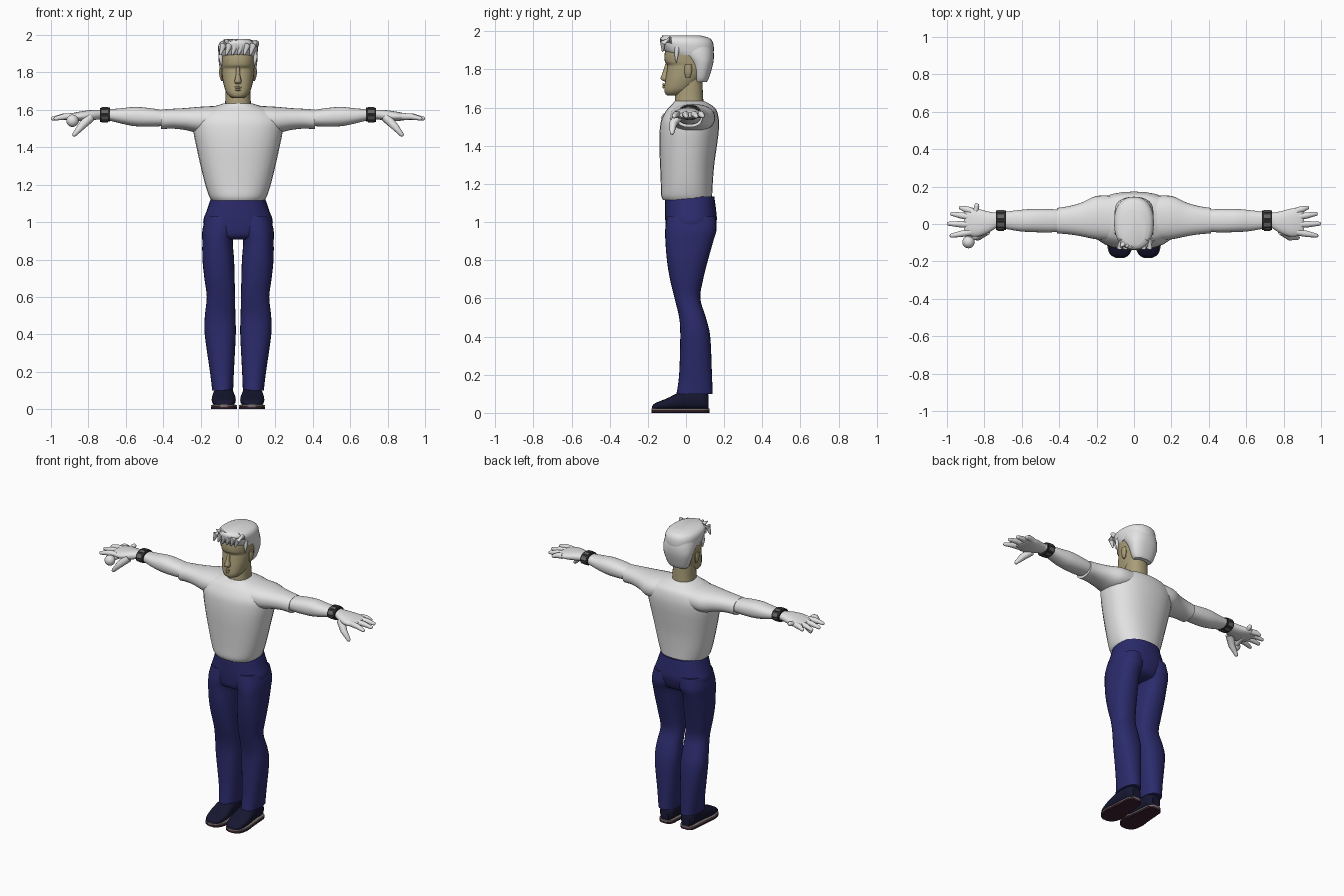
import bpy, bmesh, math
from mathutils import Vector

cube = bpy.data.objects.get("Cube")
if cube:
    bpy.data.objects.remove(cube, do_unlink=True)


def material(name, r, g, b):
    m = bpy.data.materials.new(name)
    m.use_nodes = True
    m.diffuse_color = (r, g, b, 1)
    bsdf = next(n for n in m.node_tree.nodes if n.type == 'BSDF_PRINCIPLED')
    bsdf.inputs["Base Color"].default_value = (r, g, b, 1)
    return m


WHITE = material("pale_grey", .78, .77, .77)
SKIN = material("tan_skin", .40, .34, .19)
NAVY = material("navy_cloth", .024, .024, .15)
SHOE = material("dark_leather", .008, .008, .03)
WELT = material("sole_edge", .2, .16, .16)
SOLE = material("sole_brown", .045, .015, .03)
BAND = material("dark_strap", .025, .025, .025)
LINK = material("grey_link", .13, .13, .13)


def skin_rings(name, rings, mat):
    """Join rings of points into a closed, smooth shaded tube."""
    bm = bmesh.new()
    rows = [[bm.verts.new(p) for p in ring] for ring in rings]
    n = len(rows[0])
    for lo, hi in zip(rows, rows[1:]):
        for i in range(n):
            j = (i + 1) % n
            bm.faces.new((lo[i], lo[j], hi[j], hi[i]))
    bm.faces.new(rows[0])
    bm.faces.new(rows[-1])
    bmesh.ops.recalc_face_normals(bm, faces=bm.faces[:])
    mesh = bpy.data.meshes.new(name)
    bm.to_mesh(mesh)
    bm.free()
    mesh.materials.append(mat)
    ob = bpy.data.objects.new(name, mesh)
    bpy.context.collection.objects.link(ob)
    bpy.ops.object.select_all(action='DESELECT')
    ob.select_set(True)
    bpy.context.view_layer.objects.active = ob
    bpy.ops.object.shade_smooth_by_angle(angle=math.radians(42))
    return ob


def catmull(p0, p1, p2, p3, t):
    return tuple(b + .5 * t * (c - a + t * (2*a - 5*b + 4*c - d + t * (3*(b - c) + d - a)))
                 for a, b, c, d in zip(p0, p1, p2, p3))


def loft(name, axis, rows, mat, side=1, power=2.3, segs=28, steps=4):
    """Rows hold position along axis, then low/high bounds of the other two axes."""
    path = []
    for i in range(len(rows) - 1):
        near = [rows[max(0, min(len(rows) - 1, i + k))] for k in (-1, 0, 1, 2)]
        path += [catmull(*near, s / steps) for s in range(steps)]
    path.append(rows[-1])
    rings = []
    for t, a0, a1, b0, b1 in path:
        ring = []
        for i in range(segs):
            ang = math.tau * i / segs
            c, s = math.cos(ang), math.sin(ang)
            a = (a0 + a1) / 2 + (a1 - a0) / 2 * math.copysign(abs(c) ** (2 / power), c)
            b = (b0 + b1) / 2 + (b1 - b0) / 2 * math.copysign(abs(s) ** (2 / power), s)
            x, y, z = {'x': (t, a, b), 'y': (a, t, b), 'z': (a, b, t)}[axis]
            ring.append((x * side, y, z))
        rings.append(ring)
    return skin_rings(name, rings, mat)


def column(name, rows, mat, **kw):
    """Left-right symmetric vertical loft: z, half width, front, back."""
    return loft(name, 'z', [(z, -w, w, f, b) for z, w, f, b in rows], mat, **kw)


def tube(name, points, radii, mat, side=1, segs=12):
    """Tapered tube through points with a rounded tip."""
    pts = [Vector((x * side, y, z)) for x, y, z in points]
    radii = list(radii)
    d = (pts[-1] - pts[-2]).normalized()
    r = radii[-1]
    tip = pts[-1]
    pts[-1] = tip - d * r
    pts += [tip - d * r * .35, tip]
    radii += [r * .8, r * .25]
    rings = []
    for i, p in enumerate(pts):
        d = (pts[min(i + 1, len(pts) - 1)] - pts[max(i - 1, 0)]).normalized()
        u = d.orthogonal().normalized()
        v = d.cross(u)
        rings.append([p + radii[i] * (u * math.cos(math.tau * k / segs) +
                                      v * math.sin(math.tau * k / segs)) for k in range(segs)])
    return skin_rings(name, rings, mat)


# Shirt body and trouser seat
column("shirt_body", [(1.115, .14, -.12, .135), (1.14, .155, -.13, .137), (1.2, .175, -.132, .14),
                      (1.3, .2, -.136, .148), (1.4, .222, -.14, .162), (1.48, .238, -.138, .172),
                      (1.54, .24, -.128, .172), (1.59, .205, -.1, .158), (1.615, .14, -.075, .13),
                      (1.635, .075, -.06, .095)], WHITE)
column("trouser_seat", [(.908, .1, -.07, .09), (.93, .16, -.1, .135), (1, .186, -.108, .16),
                        (1.06, .168, -.11, .158), (1.135, .142, -.11, .148)], NAVY)

# Neck and head
column("neck", [(1.59, .075, -.06, .095), (1.65, .068, -.058, .09), (1.75, .066, -.05, .085)], SKIN)
column("head", [(1.664, .03, -.098, -.03), (1.675, .048, -.11, 0), (1.7, .066, -.114, .035),
                (1.75, .08, -.108, .08), (1.8, .087, -.1, .115), (1.822, .088, -.098, .12),
                (1.845, .091, -.112, .125), (1.9, .092, -.108, .128), (1.95, .07, -.07, .1)], SKIN)
loft("nose", 'z', [(1.738, -.012, .012, -.116, -.08), (1.752, -.019, .019, -.133, -.08),
                   (1.785, -.012, .012, -.122, -.08), (1.83, -.009, .009, -.108, -.08)], SKIN, segs=12)
for label, z in (("upper_lip", 1.721), ("lower_lip", 1.708)):
    tube(label, [(-.03, -.1, z), (0, -.117, z), (.03, -.1, z)], [.002, .007, .003], SKIN)

# Hair: crown, back and swept fringe
column("hair_crown", [(1.875, .098, -.085, .14), (1.9, .104, -.114, .146), (1.94, .106, -.134, .142),
                      (1.965, .092, -.134, .122), (1.978, .06, -.115, .075)], WHITE)
column("hair_back", [(1.735, .062, .045, .11), (1.76, .078, .038, .122), (1.83, .099, .018, .142),
                     (1.88, .104, -.03, .146), (1.92, .1, -.06, .14)], WHITE)
for i in range(6):
    x = -.085 + i * .032
    tube("fringe_lock", [(x + .02, -.08, 1.955), (x + .005, -.122, 1.945), (x - .01, -.122, 1.893)],
         [.02, .018, .006], WHITE)
for i in range(3):
    x = -.07 + i * .03
    tube("hair_tuft", [(x + .03, -.08, 1.94), (x + .01, -.11, 1.965), (x - .005, -.125, 1.977)],
         [.018, .013, .005], WHITE)

for side, word in ((1, "left"), (-1, "right")):
    # Face sides
    loft(word + "_ear", 'z', [(1.755, .08, .09, 0, .02), (1.785, .08, .1, -.008, .03),
                              (1.825, .08, .1, -.006, .03)], SKIN, side, segs=12)
    tube(word + "_sideburn", [(.088, -.045, 1.92), (.093, -.05, 1.88), (.088, -.052, 1.835)],
         [.014, .011, .003], WHITE, side)

    # Sleeve, arm and palm
    loft(word + "_sleeve", 'x', [(.1, -.09, .15, 1.48, 1.622), (.2, -.082, .15, 1.475, 1.617),
                                 (.28, -.066, .115, 1.492, 1.61), (.35, -.055, .095, 1.5, 1.606),
                                 (.412, -.05, .086, 1.497, 1.602)], WHITE, side)
    loft(word + "_arm", 'x', [(.38, -.04, .075, 1.515, 1.595), (.46, -.045, .08, 1.511, 1.608),
                              (.55, -.043, .08, 1.513, 1.616), (.62, -.038, .074, 1.526, 1.609),
                              (.7, -.024, .064, 1.545, 1.603), (.75, -.022, .06, 1.55, 1.6)], WHITE, side)
    loft(word + "_palm", 'x', [(.735, -.02, .058, 1.552, 1.6), (.785, -.05, .068, 1.543, 1.599),
                               (.84, -.068, .082, 1.54, 1.592), (.89, -.06, .086, 1.545, 1.582),
                               (.908, -.05, .08, 1.55, 1.574)], WHITE, side)

    # Fingers and thumb
    for finger, y, tip_x, tip_y in (("little", .07, .935, .09), ("ring", .036, .982, .056),
                                    ("middle", -.004, 1, .002), ("index", -.043, .985, -.064)):
        mid = ((.87 + tip_x) / 2, (y + tip_y) / 2, 1.564)
        tube(f"{word}_{finger}_finger", [(.87, y, 1.565), mid, (tip_x, tip_y, 1.552)],
             [.019, .017, .011], WHITE, side)
    tube(word + "_thumb", [(.79, -.035, 1.56), (.835, -.068, 1.515), (.882, -.074, 1.46)],
         [.026, .021, .012], WHITE, side)

    # Wrist strap with raised links
    loft(word + "_wrist_strap", 'x', [(.685, -.033, .071, 1.538, 1.613), (.738, -.033, .071, 1.536, 1.611)],
         BAND, side, segs=16, steps=1)
    for k in range(8):
        ang = math.tau * (k + .5) / 8
        bpy.ops.mesh.primitive_cube_add(size=1, location=(.712 * side, .019 + .051 * math.cos(ang),
                                                          1.575 + .037 * math.sin(ang)))
        link = bpy.context.object
        link.name = word + "_strap_link"
        link.scale = (.034, .008, .022)
        link.rotation_euler.x = math.atan2(math.sin(ang) / .037, math.cos(ang) / .051)
        link.data.materials.append(LINK)

    # Trouser leg
    loft(word + "_trouser_leg", 'z',
         [(.1, .026, .138, -.05, .14), (.2, .022, .15, -.036, .136), (.4, .012, .178, -.03, .127),
          (.5, .014, .177, -.036, .104), (.6, .016, .167, -.06, .075), (.7, .018, .18, -.084, .09),
          (.8, .021, .19, -.1, .115), (.9, .027, .191, -.108, .143), (.96, .01, .19, -.109, .16),
          (1.03, .01, .172, -.1, .155)], NAVY, side)

    # Shoe, welt and outsole
    loft(word + "_shoe", 'y',
         [(-.178, .05, .1, .016, .035), (-.16, .026, .126, .016, .052), (-.1, .012, .14, .016, .076),
          (-.04, .016, .138, .016, .105), (.03, .024, .13, .016, .125), (.09, .028, .126, .016, .12),
          (.118, .048, .108, .016, .095)], SHOE, side, power=2.6)
    for part, z0, z1, mat in (("welt", .012, .024, WELT), ("outsole", 0, .012, SOLE)):
        loft(f"{word}_{part}", 'y',
             [(y, x0, x1, z0, z1) for y, x0, x1 in ((-.182, .055, .095), (-.16, .022, .13),
              (-.1, .005, .145), (-.03, .016, .138), (.05, .024, .132), (.1, .03, .126),
              (.122, .05, .105))], mat, side, power=8, segs=16)

# Ball-ended stick held in the right hand
tube("hand_stick", [(-.885, -.095, 1.54), (-.86, 0, 1.55), (-.838, .11, 1.58)], [.014, .014, .014], WHITE)
bpy.ops.mesh.primitive_uv_sphere_add(segments=20, ring_count=12, radius=.033, location=(-.885, -.097, 1.542))
bpy.context.object.name = "stick_ball"
bpy.context.object.data.materials.append(WHITE)
bpy.ops.object.shade_smooth_by_angle(angle=math.radians(42))
